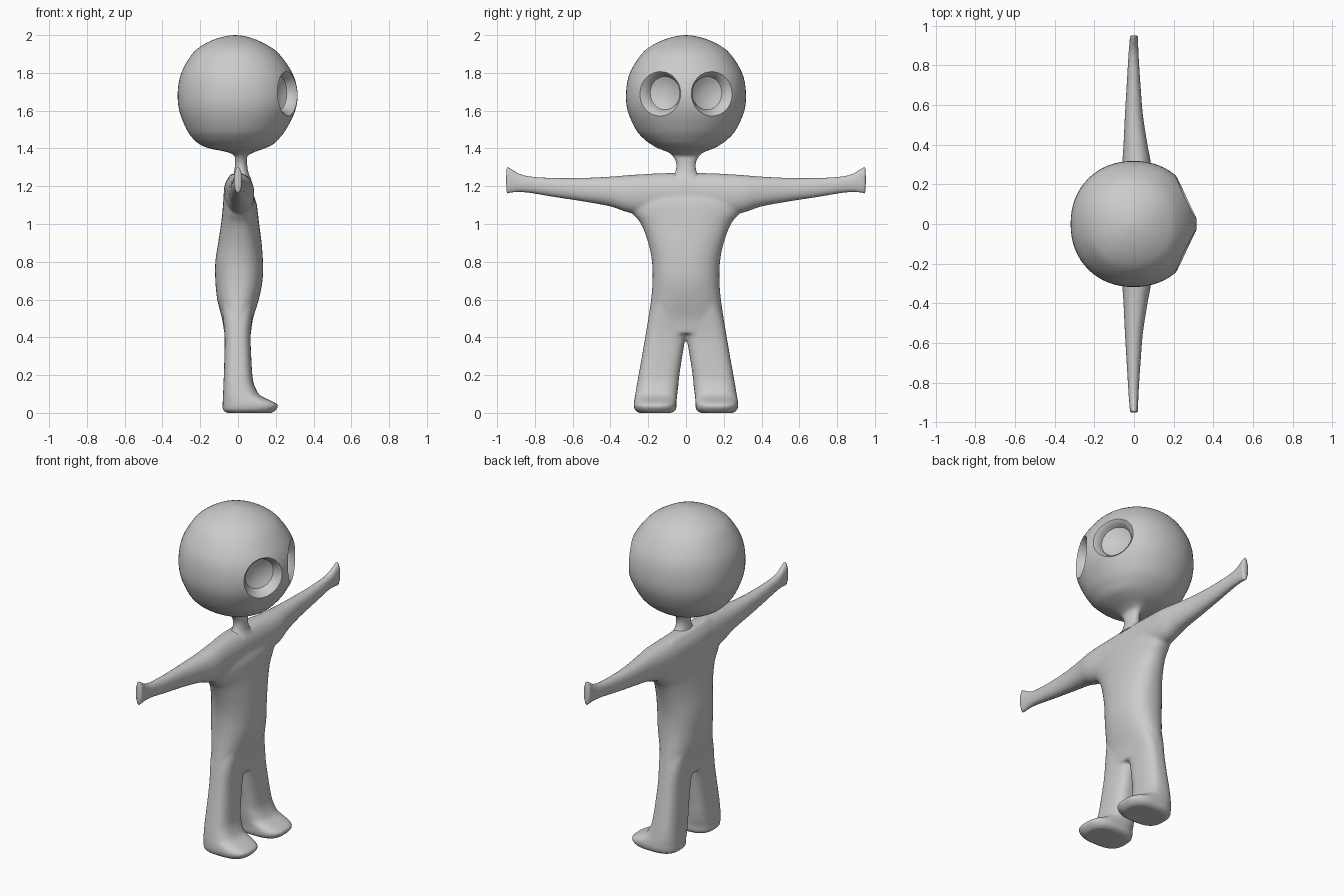
import bpy, bmesh, math
from mathutils import Vector, Matrix

if "Cube" in bpy.data.objects:
    bpy.data.objects.remove(bpy.data.objects["Cube"])

grey = bpy.data.materials.new("plain_grey")
grey.diffuse_color = (0.6, 0.6, 0.6, 1)
grey.use_nodes = True
grey.node_tree.nodes["Principled BSDF"].inputs["Base Color"].default_value = grey.diffuse_color


def refine(rows, steps):
    """Catmull-Rom resampling of a list of section tuples."""
    out = []
    for i in range(len(rows) - 1):
        p0, p1, p2, p3 = (rows[min(max(i + k, 0), len(rows) - 1)] for k in (-1, 0, 1, 2))
        for s in range(steps):
            t = s / steps
            out.append([0.5 * (2 * b + (c - a) * t + (2 * a - 5 * b + 4 * c - d) * t * t
                               + (3 * b - a - 3 * c + d) * t ** 3)
                        for a, b, c, d in zip(p0, p1, p2, p3)])
    return out + [rows[-1]]


def loft(bm, rows, place, power=2.0, sides=48, steps=4):
    """Closed skin over sections (t, u_min, u_max, v_min, v_max)."""
    rings = []
    for t, u0, u1, v0, v1 in refine(rows, steps):
        ring = []
        for k in range(sides):
            a = 2 * math.pi * k / sides
            c, s = math.cos(a), math.sin(a)
            u = math.copysign(abs(c) ** (2 / power), c)
            v = math.copysign(abs(s) ** (2 / power), s)
            ring.append(bm.verts.new(place(t, (u0 + u1) / 2 + u * (u1 - u0) / 2,
                                           (v0 + v1) / 2 + v * (v1 - v0) / 2)))
        rings.append(ring)
    faces = [bm.faces.new(rings[0]), bm.faces.new(rings[-1])]
    for lo, hi in zip(rings, rings[1:]):
        for k in range(sides):
            n = (k + 1) % sides
            faces.append(bm.faces.new((lo[k], lo[n], hi[n], hi[k])))
    bmesh.ops.recalc_face_normals(bm, faces=faces)


def make(name, bm):
    mesh = bpy.data.meshes.new(name)
    bm.to_mesh(mesh)
    bm.free()
    mesh.materials.append(grey)
    ob = bpy.data.objects.new(name, mesh)
    bpy.context.collection.objects.link(ob)
    return ob


def bake(ob):
    """Replace the mesh with its modified result."""
    dg = bpy.context.evaluated_depsgraph_get()
    mesh = bpy.data.meshes.new_from_object(ob.evaluated_get(dg))
    ob.modifiers.clear()
    ob.data = mesh


def smooth(ob, angle):
    bpy.ops.object.select_all(action='DESELECT')
    ob.select_set(True)
    bpy.context.view_layer.objects.active = ob
    bpy.ops.object.shade_smooth_by_angle(angle=math.radians(angle))


def upright(z, x, y):
    return (x, y, z)


# body: torso, legs and arms melted into one skin
torso = [(.42, -.072, .068, .212), (.5, -.085, .08, .2), (.6, -.11, .11, .185),
         (.7, -.12, .13, .177), (.8, -.12, .132, .18), (.9, -.105, .125, .2),
         (1.0, -.09, .112, .238), (1.06, -.083, .105, .285), (1.12, -.078, .095, .31),
         (1.2, -.072, .06, .29), (1.24, -.055, .025, .25), (1.266, -.035, 0, .17)]
leg = [(0, -.06, .18, .075, .25), (.015, -.08, .2, .055, .27), (.04, -.081, .213, .05, .277),
       (.06, -.081, .185, .05, .275), (.08, -.08, .14, .048, .272), (.1, -.079, .11, .046, .268),
       (.15, -.077, .085, .04, .26), (.2, -.075, .076, .035, .251), (.3, -.072, .07, .02, .233),
       (.4, -.071, .067, .002, .216), (.5, -.08, .075, -.02, .198), (.6, -.09, .09, -.03, .17)]
arm = [(0, -.07, .085, 1.05, 1.27), (.15, -.07, .085, 1.04, 1.268), (.3, -.06, .085, 1.06, 1.259),
       (.4, -.053, .068, 1.093, 1.251), (.55, -.046, .045, 1.12, 1.244),
       (.7, -.037, .033, 1.143, 1.244), (.82, -.03, .025, 1.163, 1.252),
       (.88, -.026, .022, 1.168, 1.266), (.92, -.022, .021, 1.165, 1.29),
       (.945, -.021, .021, 1.16, 1.305), (.952, -.019, .019, 1.163, 1.302)]
bm = bmesh.new()
loft(bm, [(z, a, b, -h, h) for z, a, b, h in torso], upright, 2.3)
for side in (1, -1):
    loft(bm, leg, lambda z, x, y: (x, side * y, z), 2.8)
    loft(bm, arm, lambda y, x, z: (x, side * y, z), 2.2)
body = make("body", bm)
remesh = body.modifiers.new("skin", 'REMESH')
remesh.mode = 'VOXEL'
remesh.voxel_size = 0.009
soften = body.modifiers.new("soften", 'SMOOTH')
soften.factor = 0.5
soften.iterations = 4
bake(body)
smooth(body, 60)

# head and neck with a flared collar
head_rows = [(1.235, -.04, .072, .115), (1.25, -.03, .064, .08), (1.27, -.022, .056, .06),
             (1.3, -.017, .05, .051), (1.33, -.016, .048, .054), (1.36, -.02, .052, .07),
             (1.38, -.055, .085, .095), (1.4, -.15, .14, .145), (1.42, -.2, .183, .182),
             (1.45, -.236, .215, .222), (1.5, -.272, .254, .265), (1.6, -.311, .303, .309),
             (1.7, -.319, .315, .317), (1.8, -.3, .287, .297), (1.9, -.243, .218, .235),
             (1.95, -.182, .15, .172), (1.98, -.118, .085, .105), (1.995, -.06, .03, .047),
             (2.0, -.018, -.012, .003)]
bm = bmesh.new()
loft(bm, [(z, a, b, -h, h) for z, a, b, h in head_rows], upright, 2.12, 64)
head = make("head", bm)

# eye sockets: shallow round bowls cut along slanted axes
socket = [(.225, .02), (.232, .06), (.245, .088), (.262, .095), (.28, .104), (.294, .119), (.4, .2)]
for side, name in ((1, "left"), (-1, "right")):
    yaw = Matrix.Rotation(side * math.radians(27), 3, 'Z')
    bm = bmesh.new()
    loft(bm, [(d, -r, r, -r, r) for d, r in socket],
         lambda d, u, v: yaw @ Vector((d, u, v)) + Vector((0, 0, 1.693)), 2, 40, 1)
    cutter = make(name + "_socket_cutter", bm)
    cutter.hide_render = True
    cut = head.modifiers.new(name, 'BOOLEAN')
    cut.operation = 'DIFFERENCE'
    cut.object = cutter
bake(head)
smooth(head, 40)
for ob in [o for o in bpy.data.objects if o.name.endswith("cutter")]:
    bpy.data.objects.remove(ob)
